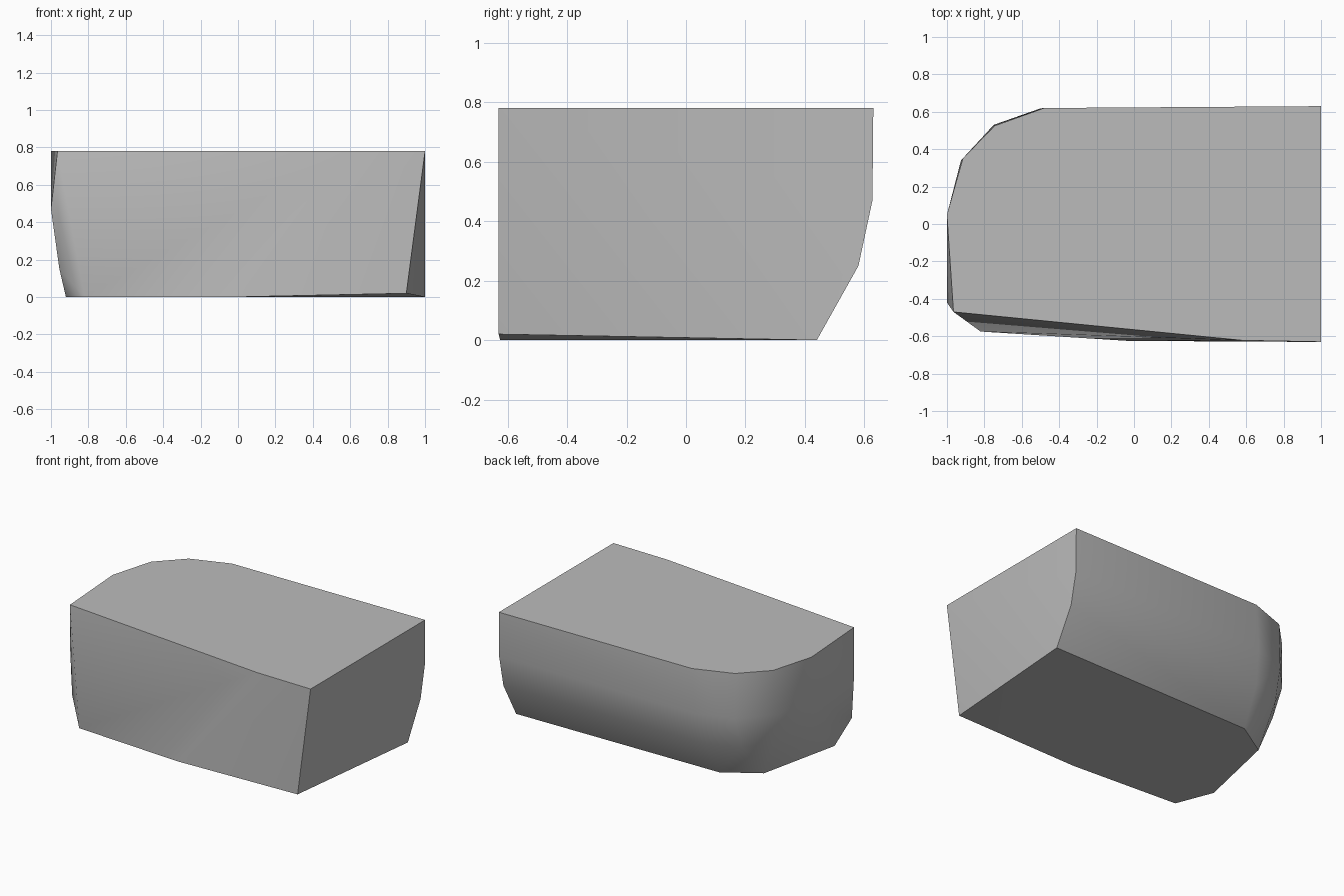
import bpy
import bmesh
import math

# Remove the default object
default = bpy.data.objects.get("Cube")
if default:
    bpy.data.objects.remove(default, do_unlink=True)


def make_material(name, colour):
    material = bpy.data.materials.new(name)
    material.use_nodes = True
    material.diffuse_color = colour
    shader = material.node_tree.nodes["Principled BSDF"]
    shader.inputs["Base Color"].default_value = colour
    shader.inputs["Roughness"].default_value = 0.9
    return material


def hull_block(name, rings, extra_points, material):
    """Wrap horizontal outlines, given as height and xy points, in one convex shell."""
    bm = bmesh.new()
    for height, outline in rings:
        for x, y in outline:
            bm.verts.new((x, y, height))
    for point in extra_points:
        bm.verts.new(point)
    result = bmesh.ops.convex_hull(bm, input=bm.verts[:])
    spare = {v for key in ("geom_interior", "geom_unused") for v in result[key]
             if isinstance(v, bmesh.types.BMVert)}
    bmesh.ops.delete(bm, geom=list(spare), context="VERTS")

    # Merge the flat top and underside into single faces
    bmesh.ops.dissolve_limit(bm, angle_limit=math.radians(0.5),
                             verts=bm.verts[:], edges=bm.edges[:])
    bmesh.ops.recalc_face_normals(bm, faces=bm.faces[:])
    mesh = bpy.data.meshes.new(name)
    bm.to_mesh(mesh)
    bm.free()
    mesh.materials.append(material)
    block = bpy.data.objects.new(name, mesh)
    bpy.context.collection.objects.link(block)
    return block


stone_grey = make_material("stone grey", (0.5, 0.5, 0.5, 1.0))

# Outlines run from the back of the cut end, round the worn corner, to the front
base = [(1, .44), (-.55, .42), (-.79, .27), (-.92, -.32), (-.82, -.575), (-.03, -.625)]
lower_side = [(1, .58), (-.53, .56), (-.76, .47), (-.88, .3), (-.96, .02)]
upper_side = [(1, .627), (-.5, .618), (-.75, .53), (-.925, .34), (-1, .05), (-1, -.42)]
top = [(1, .63), (-.48, .62), (-.745, .525), (-.915, .35), (-1, .05),
       (-.965, -.47), (.58, -.622), (1, -.63)]

# Chipped front corners near the ground
corners = [(.9, -.63, .02), (-.955, -.46, .15)]

stone = hull_block("stone_block",
                   [(0, base), (.25, lower_side), (.47, upper_side), (.78, top)],
                   corners, stone_grey)

# Smooth the worn side and keep the cut edges crisp
bpy.ops.object.select_all(action="DESELECT")
stone.select_set(True)
bpy.context.view_layer.objects.active = stone
bpy.ops.object.shade_smooth_by_angle(angle=math.radians(38))
